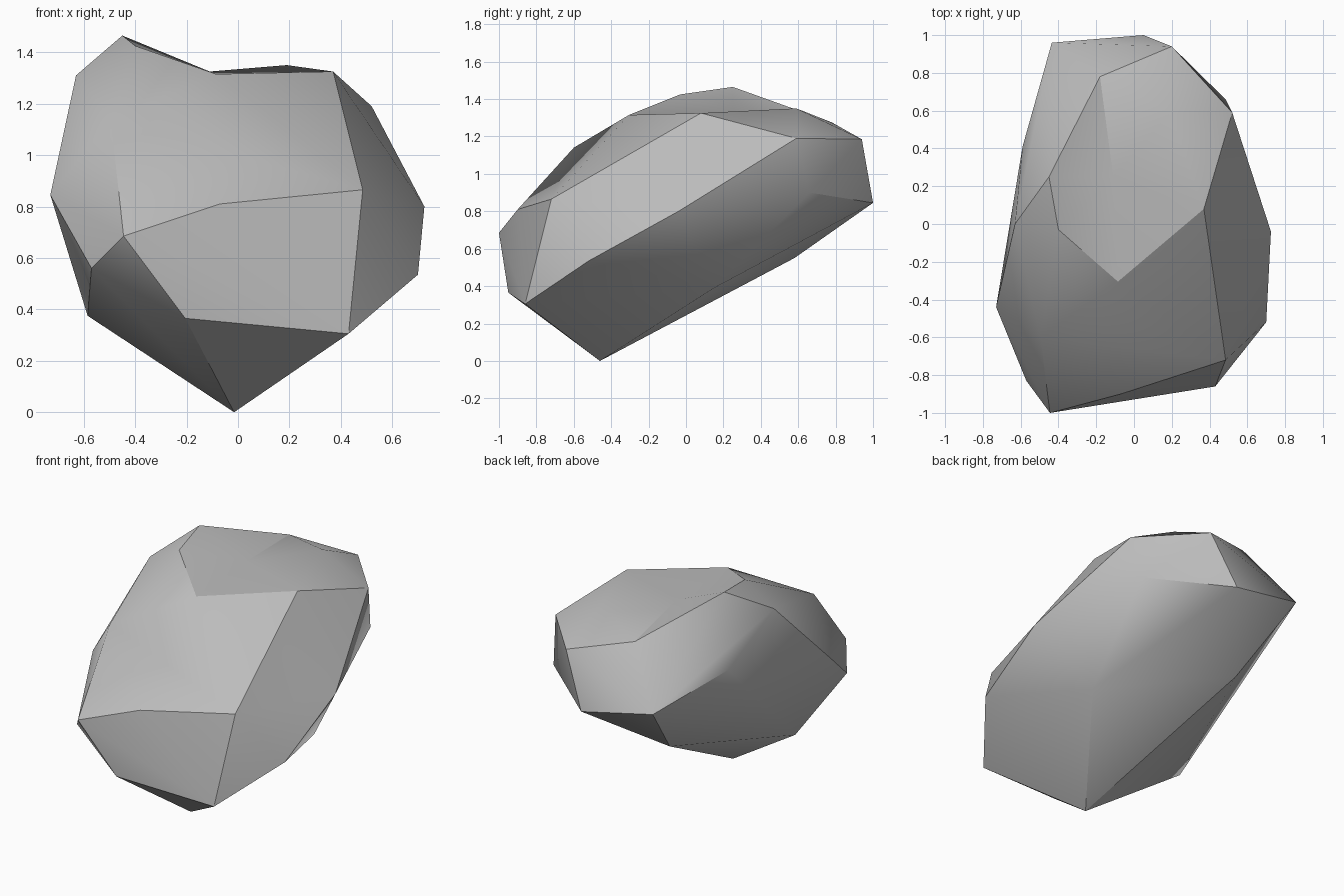
import bpy, bmesh, math
from mathutils import Vector

cube = bpy.data.objects.get("Cube")
if cube:
    bpy.data.objects.remove(cube, do_unlink=True)

# Corners around the top cap, in order
cap = [(-.45, .25, 1.465), (-.40, -.03, 1.425), (-.085, -.305, 1.315),
       (.37, .08, 1.325), (.19, .59, 1.35), (-.18, .78, 1.275)]
# Corners of the front, sides, back and underside
front = [(-.495, -.60, 1.14), (-.07, -.90, .81), (.485, -.72, .865), (-.445, -1, .685),
         (-.57, -.83, .56), (-.205, -.95, .365), (.43, -.86, .305)]
sides = [(-.63, 0, 1.31), (-.73, -.44, .845), (-.59, .41, 1.06), (-.585, -.28, .375),
         (.70, -.52, .535), (.725, -.04, .80), (.52, .59, 1.19), (.485, .66, .90)]
back = [(.20, .94, 1.185), (.05, 1, .845), (-.435, .96, .94)]
under = [(-.015, -.46, 0), (.44, .15, .39), (-.29, .58, .55)]

# Faceted stone body
bm = bmesh.new()
ring = [bm.verts.new(p) for p in cap]
for p in front + sides + back + under:
    bm.verts.new(p)
bmesh.ops.convex_hull(bm, input=bm.verts[:])

# Shallow hollow in the top cap
top = [f for f in bm.faces if all(v in ring for v in f.verts)]
bmesh.ops.delete(bm, geom=top, context='FACES')
rim = [e for e in bm.edges if len(e.link_faces) == 1]
hollow = bm.verts.new((-.11, .25, 1.325))
for e in rim:
    bm.faces.new((e.verts[0], e.verts[1], hollow))
loose = [v for v in bm.verts if not v.link_faces]
bmesh.ops.delete(bm, geom=loose, context='VERTS')
bmesh.ops.recalc_face_normals(bm, faces=bm.faces[:])

mesh = bpy.data.meshes.new("rock")
bm.to_mesh(mesh)
bm.free()
rock = bpy.data.objects.new("rock", mesh)
bpy.context.collection.objects.link(rock)

# Plain grey stone
stone = bpy.data.materials.new("grey_stone")
stone.use_nodes = True
grey = (.5, .5, .5, 1)
stone.diffuse_color = grey
stone.node_tree.nodes["Principled BSDF"].inputs["Base Color"].default_value = grey
mesh.materials.append(stone)

# Soft shading across shallow creases
bpy.ops.object.select_all(action='DESELECT')
rock.select_set(True)
bpy.context.view_layer.objects.active = rock
bpy.ops.object.shade_smooth_by_angle(angle=math.radians(30))
